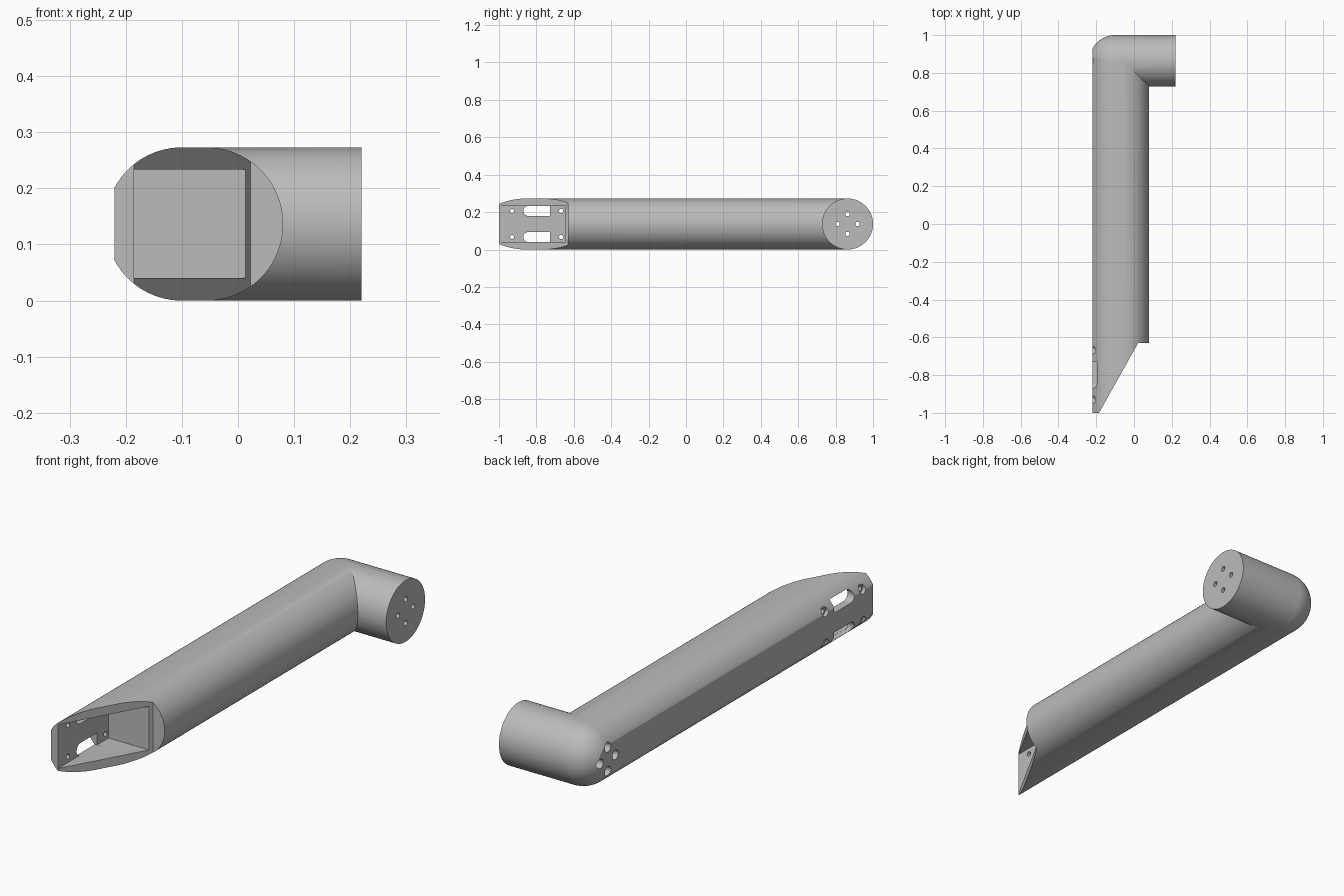
import bpy, bmesh
from math import sin, cos, pi, acos
from mathutils import Matrix, Vector

if "Cube" in bpy.data.objects:
    bpy.data.objects.remove(bpy.data.objects["Cube"])

R = 0.1365          # tube radius
MID = R             # height of the tube axis
LEFT = -0.10        # centre of the left rounding
RIGHT = -0.056      # centre of the right rounding
FLAT = -0.22        # flat mounting side
ELBOW = 1 - R       # y of the elbow axis
SEG = 96

grey = bpy.data.materials.new("grey")
grey.use_nodes = True
grey.diffuse_color = (0.5, 0.5, 0.5, 1)
grey.node_tree.nodes["Principled BSDF"].inputs["Base Color"].default_value = (0.5, 0.5, 0.5, 1)


def finish(name, bm):
    bmesh.ops.recalc_face_normals(bm, faces=bm.faces)
    mesh = bpy.data.meshes.new(name)
    bm.to_mesh(mesh)
    bm.free()
    mesh.materials.append(grey)
    obj = bpy.data.objects.new(name, mesh)
    bpy.context.collection.objects.link(obj)
    return obj


def prism(name, points, direction):
    """Extrude a closed outline of 3D points along a direction."""
    bm = bmesh.new()
    face = bm.faces.new([bm.verts.new(p) for p in points])
    moved = bmesh.ops.extrude_face_region(bm, geom=[face])["geom"]
    bmesh.ops.translate(bm, vec=Vector(direction),
                        verts=[v for v in moved if isinstance(v, bmesh.types.BMVert)])
    return finish(name, bm)


def rod(name, y, z, r, x0, x1):
    ring = [(x0, y + r * cos(2 * pi * i / 32), z + r * sin(2 * pi * i / 32)) for i in range(32)]
    return prism(name, ring, (x1 - x0, 0, 0))


def combine(target, other, operation):
    mod = target.modifiers.new("join", "BOOLEAN")
    mod.operation = operation
    mod.solver = "EXACT"
    mod.object = other
    bpy.context.view_layer.objects.active = target
    bpy.ops.object.modifier_apply(modifier=mod.name)
    bpy.data.objects.remove(other)


# Half outline shared by the tube section and the domed elbow: flat edge to top
start = acos((LEFT - FLAT) / R)
dome = [(LEFT - R * cos(a), R * sin(a))
        for a in [start + (pi / 2 - start) * i / 20 for i in range(21)]]

# Long tube with a flat left side
nose = [(RIGHT + R * sin(pi * i / 48), R * cos(pi * i / 48)) for i in range(49)]
section = dome + nose + [(x, -h) for x, h in reversed(dome)]
arm = prism("arm", [(x, -1, MID + h) for x, h in section], (0, ELBOW + 1, 0))

# Elbow: short cylinder with a truncated dome, revolved around x
bm = bmesh.new()
rings = []
for x, h in dome + [(0.22, R)]:
    rings.append([bm.verts.new((x, ELBOW + h * sin(2 * pi * i / SEG), MID + h * cos(2 * pi * i / SEG)))
                  for i in range(SEG)])
for a, b in zip(rings, rings[1:]):
    for i in range(SEG):
        j = (i + 1) % SEG
        bm.faces.new((a[i], a[j], b[j], b[i]))
bm.faces.new(rings[0])
bm.faces.new(rings[-1])
combine(arm, finish("elbow", bm), "UNION")

# Slanted front end
slant = [(-0.185, -1), (0.022, -0.63), (0.3, -0.63), (0.3, -1.2), (-0.185, -1.2)]
combine(arm, prism("slant_cutter", [(x, y, -0.1) for x, y in slant], (0, 0, 0.6)), "DIFFERENCE")

# Pocket in the slanted end
pocket = [(-0.185, -1.2), (0.1, -1.2), (0.1, -0.645), (-0.185, -0.645)]
combine(arm, prism("pocket_cutter", [(x, y, 0.04) for x, y in pocket], (0, 0, 0.194)), "DIFFERENCE")

for side in (-1, 1):
    # Cable slots, rounded toward the front
    r, z = 0.027, MID + side * 0.07
    outline = [(-0.3, -0.727, z - r), (-0.3, -0.727, z + r)]
    outline += [(-0.3, -0.843 - r * sin(pi * i / 16), z + r * cos(pi * i / 16)) for i in range(17)]
    combine(arm, prism("slot_cutter", outline, (0.13, 0, 0)), "DIFFERENCE")
    # Counterbored screw holes in the pocket floor
    for y in (-0.93, -0.668):
        combine(arm, rod("hole_cutter", y, z, 0.011, -0.3, -0.17), "DIFFERENCE")
        combine(arm, rod("bore_cutter", y, z, 0.02, -0.3, -0.204), "DIFFERENCE")

# Four counterbored holes running through the elbow
for y, z in ((0.053, 0), (-0.053, 0), (0, 0.053), (0, -0.053)):
    combine(arm, rod("hole_cutter", ELBOW + y, MID + z, 0.0115, -0.3, 0.3), "DIFFERENCE")
    combine(arm, rod("bore_cutter", ELBOW + y, MID + z, 0.021, -0.3, 0.19), "DIFFERENCE")

bpy.ops.object.select_all(action="DESELECT")
arm.select_set(True)
bpy.context.view_layer.objects.active = arm
bpy.ops.object.shade_smooth_by_angle(angle=0.4)
